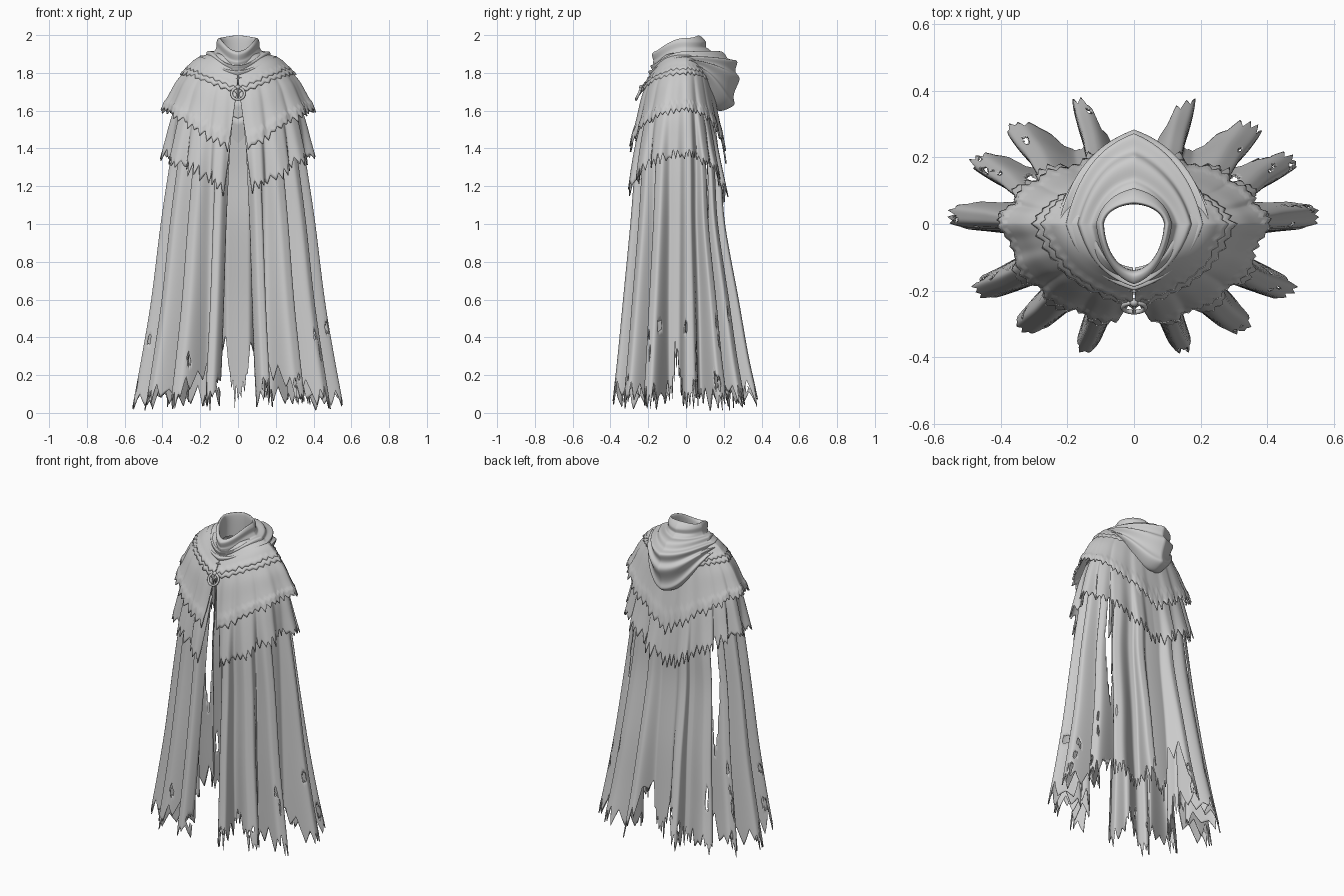
import bpy, bmesh, math, random
from math import sin, cos, pi, radians

if "Cube" in bpy.data.objects:
    bpy.data.objects.remove(bpy.data.objects["Cube"])

random.seed(7)
# fold crests: angle from the front (0) to the back (180), and width
CRESTS = {16: .62, 37: .92, 59: .92, 94: 1, 120: .92, 139: .92, 163: .66}


def spline(rings, s):
    """Catmull-Rom interpolation through the ring list, extended straight past the ends."""
    n = len(rings) - 1
    i = min(int(s * n), n - 1)
    t = s * n - i
    end = [2 * a - b for a, b in zip(rings[-1], rings[-2])]
    p = [(rings + [end])[max(0, i + k)] for k in (-1, 0, 1, 2)]
    if t > 1:
        return [b + (b - a) * (t - 1) for a, b in zip(p[1], p[2])]
    return [0.5 * (2 * b + (c - a) * t + (2 * a - 5 * b + 4 * c - d) * t * t
                   + (3 * b - a - 3 * c + d) * t ** 3) for a, b, c, d in zip(*p)]


def half_angle(th):
    """Angle in degrees mirrored to 0..180."""
    d = math.degrees(th) % 360
    return min(d, 360 - d)


def fold(th, width):
    d = half_angle(th)
    return max(math.exp(-((d - c) / (width * w)) ** 4) for c, w in CRESTS.items())


def cloth(name, rings, cols, rows, gap=None, depth=(0, 0), width=9, teeth=0, tip=0, notch=0,
          nick=None, diamond=0.0, weight=lambda c, s: 1 - abs(s), ripple=None,
          hole=None, thick=0.006):
    """Draped sheet. Each ring: half width, front y, back y, then z at front, side, back."""
    jag = [random.uniform(-tip, 0) if k % 2 == 0 else random.uniform(0.1, 1) * notch
           for k in range(teeth + 2)]
    rate = (rings[-2][4] - rings[-1][4]) * (len(rings) - 1)
    bm = bmesh.new()
    grid, info = [], []
    for r in range(rows + 1):
        s0 = (r / rows) ** 0.85
        row, irow = [], []
        for c in range(cols + 1):
            u = c / cols
            s = s0
            if teeth:  # shorten or lengthen the cloth to tear the hem
                q = u * teeth
                j = int(q)
                lift = jag[j] + (jag[j + 1] - jag[j]) * (q - j)
                if nick:
                    lift += nick(half_angle(u * 2 * pi + (0.5 - u) * 0.35))
                s -= lift / rate * max(0, (s0 - 0.6) / 0.4)
            rx, yf, yb, zf, zs, zb = spline(rings, s)
            th0 = math.asin(gap(s) / rx) if gap else 0
            th = th0 + u * (2 * pi - 2 * th0)
            sn, cs = sin(th), cos(th)
            k = (abs(sn) + abs(cs)) ** (-diamond * min(1, 2.2 * s))
            d = depth[0] + (depth[1] - depth[0]) * s
            k *= 1 - d * (1 - fold(th, width))
            x, y = rx * sn * k, (yf if cs > 0 else yb) * abs(cs) * k
            z = zs + ((zf if cs > 0 else zb) - zs) * weight(cs, sn)
            if ripple:
                g = ripple(s0, th)
                x, y, z = x * (1 + g), y * (1 + g), z + g * 0.15
            row.append(bm.verts.new((x, y, z)))
            irow.append((math.degrees(th), z))
        grid.append(row)
        info.append(irow)
    for r in range(rows):
        for c in range(cols):
            if hole and hole(*info[r][c]):
                continue
            bm.faces.new((grid[r][c], grid[r + 1][c], grid[r + 1][c + 1], grid[r][c + 1]))
    bmesh.ops.delete(bm, geom=[v for v in bm.verts if not v.link_faces], context='VERTS')
    bmesh.ops.remove_doubles(bm, verts=bm.verts, dist=1e-5)
    me = bpy.data.meshes.new(name)
    bm.to_mesh(me)
    bm.free()
    ob = bpy.data.objects.new(name, me)
    bpy.context.collection.objects.link(ob)
    if thick:
        m = ob.modifiers.new("thickness", 'SOLIDIFY')
        m.thickness, m.offset = thick, -1
    return ob


# long skirt of the cloak: deep folds, torn hem, side slits, worn holes
holes = []
for i in range(40):
    a = random.choice(list(CRESTS)) + random.uniform(-6, 6)
    holes.append((a if i % 2 else 360 - a, 0.15 + 0.45 * random.random() ** 2.2,
                  random.uniform(0.6, 1.3), random.uniform(0.018, 0.04)))


def skirt_hole(a, z):
    m = min(a, 360 - a)
    if 0.6 < z < 1.5 and abs(m - 127.8) < 2.8 * min(1, (z - 0.6) / 0.5):
        return True
    return z < 0.7 and any(((a - h[0]) / h[2]) ** 2 + ((z - h[1]) / h[3]) ** 2 < 1 for h in holes)


def skirt_nick(a):
    return sum(h * math.exp(-((a - c) / w) ** 2)
               for c, h, w in ((26, .16, 4), (78, .22, 5), (129, .1, 4), (169, .28, 4)))


cloth("cloak_skirt",
      [(.30, -.24, .14, 1.66, 1.70, 1.66), (.365, -.28, .19, 1.3, 1.3, 1.3),
       (.41, -.305, .215, 1.0, 1.0, 1.0), (.46, -.345, .29, .6, .6, .6),
       (.51, -.375, .345, .3, .3, .3), (.55, -.40, .395, .085, .085, .085)],
      720, 53, gap=lambda s: 0.02 + 0.09 * max(0, s) ** 0.6, depth=(.08, .36), width=8.5,
      teeth=240, tip=.075, notch=.10, nick=skirt_nick, hole=skirt_hole)

# middle tier, torn and pleated
cloth("middle_tier",
      [(.31, -.235, .13, 1.56, 1.68, 1.56), (.355, -.27, .165, 1.42, 1.56, 1.42),
       (.385, -.295, .195, 1.29, 1.45, 1.27), (.41, -.315, .225, 1.15, 1.36, 1.12)],
      420, 13, gap=lambda s: 0.025 + 0.05 * s, depth=(.03, .13), width=10,
      teeth=140, tip=.03, notch=.05)

# upper shoulder cape
cloth("shoulder_cape",
      [(.14, -.15, .10, 1.84, 1.88, 1.86), (.24, -.20, .13, 1.76, 1.84, 1.78),
       (.32, -.245, .155, 1.66, 1.765, 1.68), (.37, -.28, .185, 1.51, 1.68, 1.53),
       (.41, -.315, .22, 1.37, 1.61, 1.36)],
      360, 22, gap=lambda s: 0.004 + 0.05 * max(0, s - .4) / .6, depth=(0, .05), width=11,
      teeth=120, tip=.022, notch=.014, diamond=.15,
      ripple=lambda s, t: 0.014 * math.exp(-((s - .9) / .03) ** 2), thick=.008)

# two frayed yoke bands around the shoulders, meeting at the clasp
for name, d in (("lower_yoke", 0.0), ("upper_yoke", 0.022)):
    cloth(name,
          [(.12, -.14, .09, 1.87, 1.91, 1.86), (.22, -.19, .13, 1.78 + d / 2, 1.87 + d / 3, 1.8),
           (.305 - d, -.252 + d / 2, .16, 1.69 + d, 1.795 + d, 1.72 + d)],
          240, 12, gap=lambda s: 0.003, teeth=80, tip=.006, notch=.012, diamond=.3,
          ripple=lambda s, t: 0.02 * math.exp(-((s - .9) / .05) ** 2), thick=.012)


# neck collar flowing into the draped cowl and the lowered hood
def drape(s, t):
    a = min(1, max(0, (s - .36) / .12)) * (0.75 + 0.15 * max(0, -cos(t)))
    return 0.045 * a * sin(s * 2 * pi * 8 + 1.2 * sin(t) ** 2 + .3 * sin(3 * t))


cloth("collar_and_hood",
      [(.095, -.14, .06, 1.80, 1.84, 1.84), (.09, -.14, .06, 1.89, 1.96, 1.98),
       (.10, -.155, .075, 1.915, 1.985, 1.995), (.113, -.18, .105, 1.90, 1.965, 1.965),
       (.118, -.172, .11, 1.86, 1.925, 1.93), (.155, -.18, .16, 1.84, 1.91, 1.915),
       (.19, -.188, .235, 1.82, 1.89, 1.88), (.21, -.195, .27, 1.79, 1.87, 1.83),
       (.225, -.2, .27, 1.765, 1.86, 1.74), (.228, -.205, .245, 1.745, 1.84, 1.625),
       (.21, -.18, .17, 1.74, 1.825, 1.60)],
      140, 100, diamond=.3, weight=lambda c, s: c * c, ripple=drape, thick=0)

# ring clasp with a pin and bead
bpy.ops.mesh.primitive_torus_add(major_radius=.034, minor_radius=.007, major_segments=32,
                                 minor_segments=10, location=(0, -.25, 1.69),
                                 rotation=(radians(65), 0, 0))
bpy.context.object.name = "clasp_ring"
bpy.ops.mesh.primitive_cylinder_add(radius=.005, depth=.07, vertices=12,
                                    location=(0, -.252, 1.69), rotation=(radians(-25), 0, 0))
bpy.context.object.name = "clasp_pin"
bpy.ops.mesh.primitive_uv_sphere_add(radius=.013, segments=16, ring_count=10,
                                     location=(0, -.235, 1.724))
bpy.context.object.name = "clasp_bead"

# smooth shading on every part
bpy.ops.object.select_all(action='SELECT')
bpy.ops.object.shade_smooth_by_angle(angle=radians(50))
